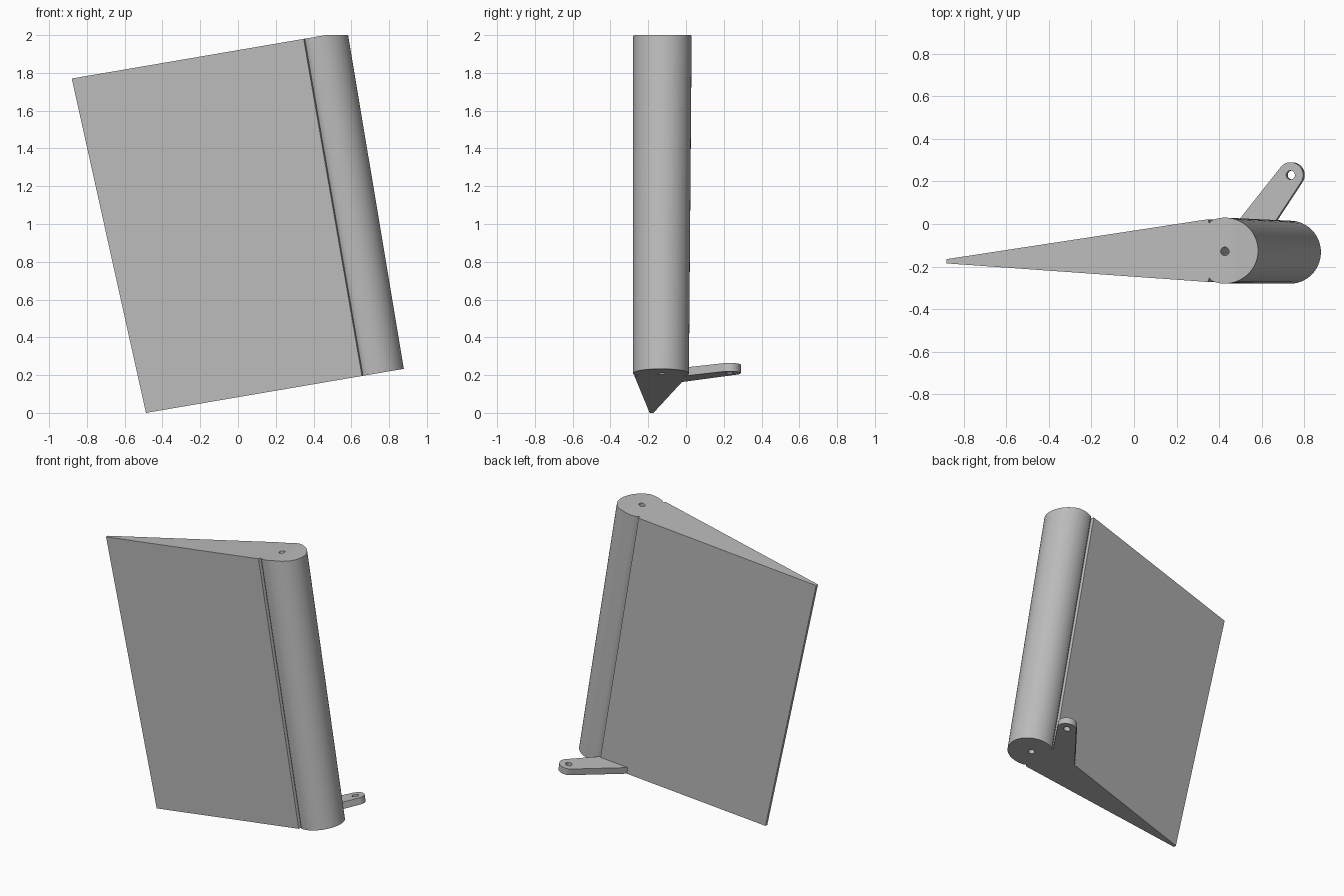
import bpy, bmesh, math
from mathutils import Matrix

cube = bpy.data.objects.get("Cube")
if cube:
    bpy.data.objects.remove(cube, do_unlink=True)

# One plain grey for everything
grey = bpy.data.materials.new("plain grey")
grey.use_nodes = True
grey.diffuse_color = (0.5, 0.5, 0.5, 1)
grey.node_tree.nodes["Principled BSDF"].inputs["Base Color"].default_value = (0.5, 0.5, 0.5, 1)

TILT = math.radians(9.7)
SPAN = 1.811
PLACE = Matrix.Translation((0.732, -0.1325, 0.2084)) @ Matrix.Rotation(-TILT, 4, 'Y')


def arc(cx, cy, r, start, end, steps):
    angles = [math.radians(start + (end - start) * i / steps) for i in range(steps + 1)]
    return [(cx + r * math.cos(a), cy + r * math.sin(a)) for a in angles]


def loft(name, low, high, z0, z1, top_cut=None):
    """Closed solid between two matching outlines, placed on the tilted hinge axis."""
    bm = bmesh.new()
    a = [bm.verts.new((x, y, z0)) for x, y in low]
    b = [bm.verts.new((x, y, z1)) for x, y in high]
    n = len(a)
    bm.faces.new(a[::-1])
    bm.faces.new(b)
    for i in range(n):
        j = (i + 1) % n
        bm.faces.new((a[i], a[j], b[j], b[i]))
    bm.transform(PLACE)
    if top_cut:
        geom = bm.verts[:] + bm.edges[:] + bm.faces[:]
        cut = bmesh.ops.bisect_plane(bm, geom=geom, plane_co=(0, 0, top_cut),
                                     plane_no=(0, 0, 1), clear_outer=True)
        edges = [e for e in cut["geom_cut"] if isinstance(e, bmesh.types.BMEdge)]
        bmesh.ops.holes_fill(bm, edges=edges)
    bmesh.ops.recalc_face_normals(bm, faces=bm.faces[:])
    mesh = bpy.data.meshes.new(name)
    bm.to_mesh(mesh)
    bm.free()
    mesh.materials.append(grey)
    obj = bpy.data.objects.new(name, mesh)
    bpy.context.collection.objects.link(obj)
    return obj


def drill(obj, x, y, r, z0, z1):
    ring = arc(x, y, r, 0, 345, 23)
    cutter = loft("hole_cutter", ring, ring, z0, z1)
    cutter.hide_render = True
    mod = obj.modifiers.new("hole", 'BOOLEAN')
    mod.operation = 'DIFFERENCE'
    mod.solver = 'EXACT'
    mod.object = cutter
    select(obj)
    bpy.ops.object.modifier_apply(modifier=mod.name)
    bpy.data.objects.remove(cutter, do_unlink=True)


def select(obj):
    bpy.ops.object.select_all(action='DESELECT')
    obj.select_set(True)
    bpy.context.view_layer.objects.active = obj


def flap_outline(r, chord, shift):
    """Round nose, a shallow groove on each side, then a straight taper to a thin tail."""
    nose = arc(0, 0, r, -113, 113, 48)
    groove = [(-0.48 * r, 0.83 * r), (-0.52 * r, 0.95 * r)]
    tail = [(-chord, -0.04), (-chord, -0.06)]
    outline = nose + groove + tail + [(x, -y) for x, y in reversed(groove)]
    return [(x, y + shift) for x, y in outline]


# Tapered flap with round nose, pin hole along the hinge axis
flap = loft("flap_body", flap_outline(0.148, 1.237, 0), flap_outline(0.155, 1.326, 0.0075),
            0, SPAN, top_cut=2.0)
drill(flap, 0, 0.004, 0.02, -0.1, SPAN + 0.1)

# Flat control horn flush with the lower end
horn_shape = arc(0.011, 0.3625, 0.06, -35, 140, 20) + [(-0.27, 0.108), (-0.085, 0.11)]
horn = loft("control_horn", horn_shape, horn_shape, 0, 0.045)
drill(horn, 0.011, 0.3625, 0.021, -0.05, 0.1)

for part in (flap, horn):
    select(part)
    bpy.ops.object.shade_smooth_by_angle(angle=math.radians(25))
